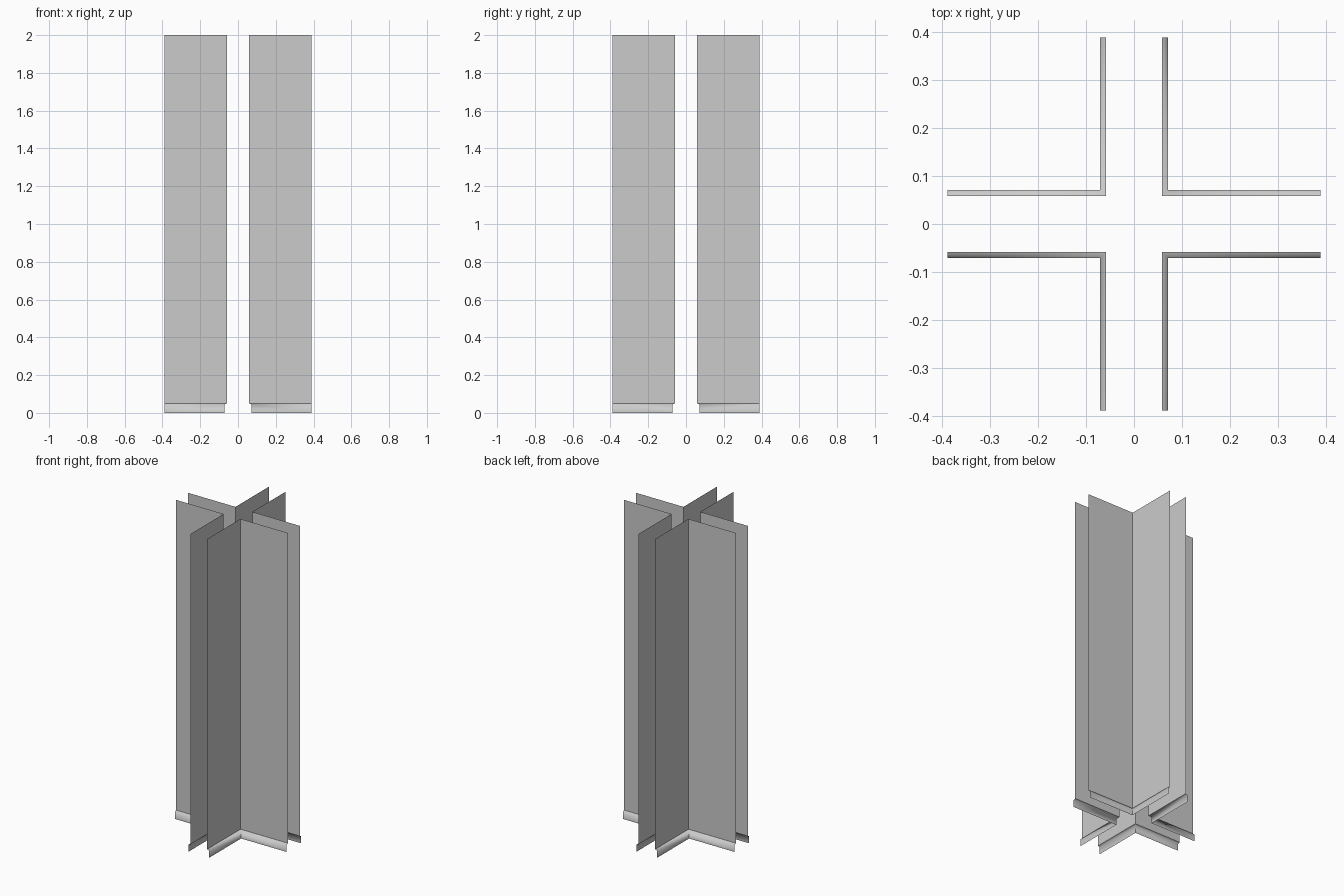
import bpy, bmesh, math

if "Cube" in bpy.data.objects:
    bpy.data.objects.remove(bpy.data.objects["Cube"])

INNER, OUTER = 0.0585, 0.389   # wall corner and arm end


def corner_sheet(name, profile):
    """Sweep an open (offset, z) profile along an L-shaped corner, mirrored to all four quadrants."""
    bm = bmesh.new()
    rows = []
    for offset, z in profile:
        d = INNER + offset
        rows.append([bm.verts.new(p) for p in ((OUTER, d, z), (d, d, z), (d, OUTER, z))])
    for low, high in zip(rows, rows[1:]):
        for i in range(2):
            bm.faces.new((low[i], low[i + 1], high[i + 1], high[i]))
    mesh = bpy.data.meshes.new(name)
    bm.to_mesh(mesh)
    bm.free()
    obj = bpy.data.objects.new(name, mesh)
    bpy.context.collection.objects.link(obj)
    mirror = obj.modifiers.new("four_corners", 'MIRROR')
    mirror.use_axis = (True, True, False)
    mirror.use_mirror_merge = False
    return obj


# Thin wall panels, stopping at the top of the skirting
corner_sheet("wall_corners", [(0, 0.05), (0, 2.0)])

# Skirting boards with a sloped top, mitred at the corner
skirting = corner_sheet("skirting_boards", [(0.013, 0), (0.013, 0.045), (0, 0.05)])

# Soft shading over the skirting lip, sharp at the mitre
bpy.ops.object.select_all(action='DESELECT')
skirting.select_set(True)
bpy.context.view_layer.objects.active = skirting
bpy.ops.object.shade_smooth_by_angle(angle=math.radians(80))
